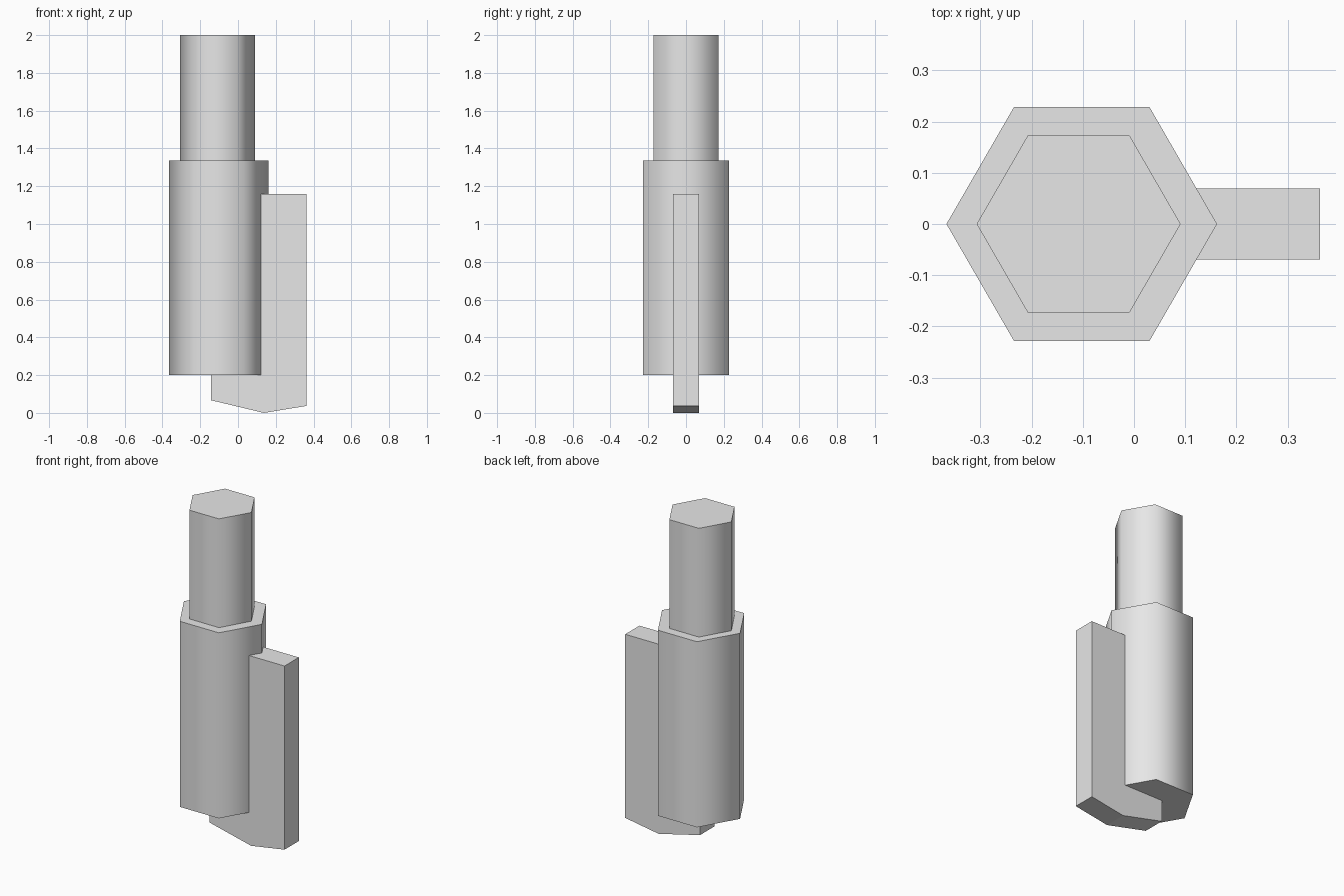
import bpy
import bmesh
import math

cube = bpy.data.objects.get("Cube")
if cube:
    bpy.data.objects.remove(cube, do_unlink=True)

# Single plain grey
GREY = (0.8, 0.8, 0.8, 1.0)
grey = bpy.data.materials.new("plain_grey")
grey.use_nodes = True
grey.diffuse_color = GREY
grey.node_tree.nodes["Principled BSDF"].inputs["Base Color"].default_value = GREY


def hex_prism(name, x, radius, bottom, top):
    """Upright six-sided bar with corners on the x axis and soft side edges."""
    bpy.ops.mesh.primitive_cylinder_add(
        vertices=6, radius=radius, depth=top - bottom,
        location=(x, 0, (bottom + top) / 2), rotation=(0, 0, math.radians(30)))
    obj = bpy.context.object
    obj.name = name
    bpy.ops.object.transform_apply(location=False, rotation=True, scale=False)
    obj.data.materials.append(grey)
    bpy.ops.object.shade_smooth_by_angle(angle=math.radians(65))
    return obj


def side_plate(name, profile, front, back):
    """Flat plate: an x-z outline extruded along y."""
    bm = bmesh.new()
    face = bm.faces.new([bm.verts.new((x, front, z)) for x, z in profile])
    result = bmesh.ops.extrude_face_region(bm, geom=[face])
    moved = [v for v in result["geom"] if isinstance(v, bmesh.types.BMVert)]
    bmesh.ops.translate(bm, verts=moved, vec=(0, back - front, 0))
    bmesh.ops.recalc_face_normals(bm, faces=bm.faces)
    mesh = bpy.data.meshes.new(name)
    bm.to_mesh(mesh)
    bm.free()
    obj = bpy.data.objects.new(name, mesh)
    bpy.context.collection.objects.link(obj)
    mesh.materials.append(grey)
    return obj


# Thick lower body and thinner shank
hex_prism("body", -0.102, 0.264, 0.2, 1.335)
hex_prism("shank", -0.108, 0.199, 1.335, 2.0)

# Cutting blade set into the body, with an angled tip
side_plate("blade", [(-0.143, 0.067), (0.137, 0), (0.363, 0.037),
                     (0.363, 1.16), (-0.143, 1.16)], -0.069, 0.069)
